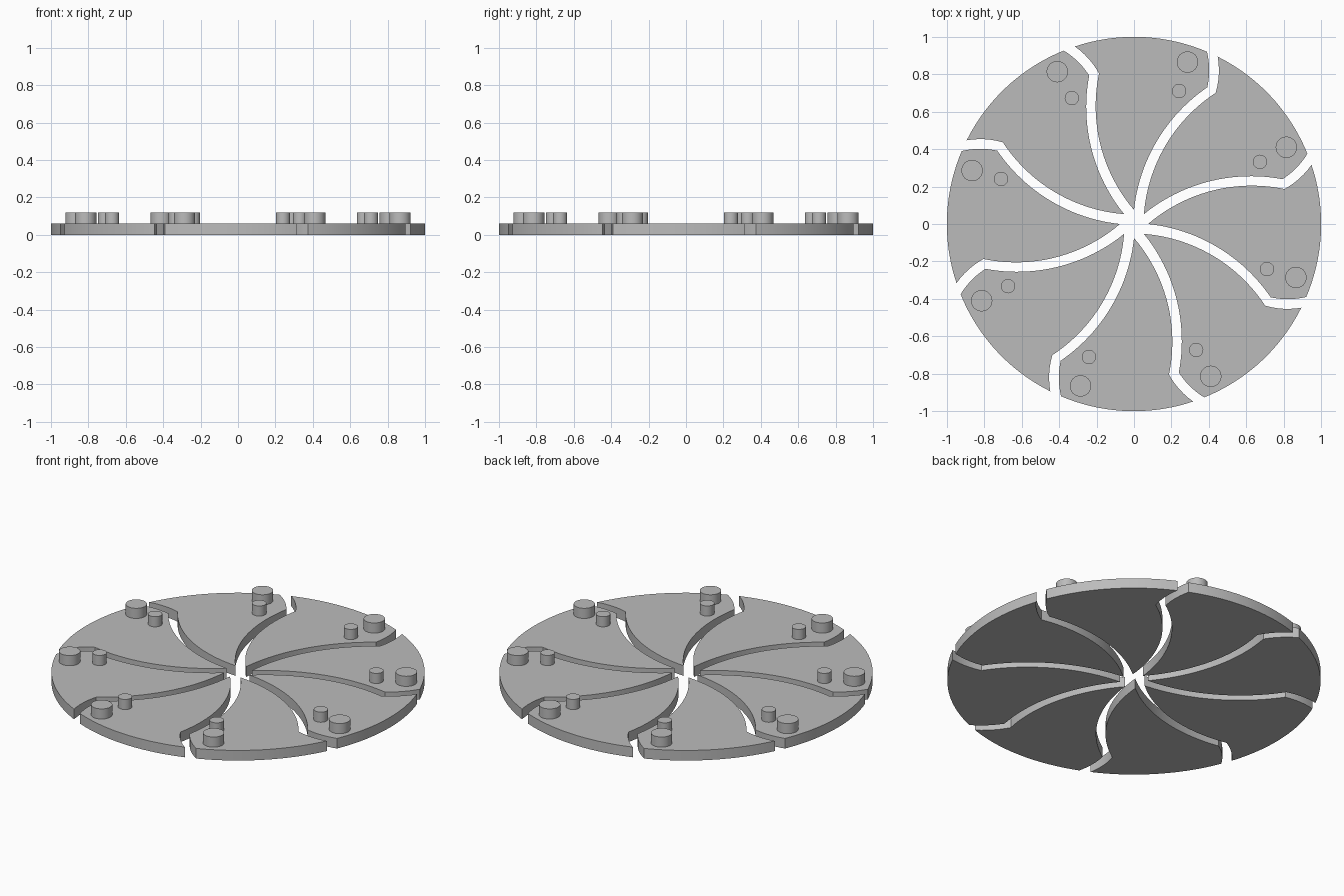
import bpy, bmesh, math
from mathutils import Vector, Matrix

cube = bpy.data.objects.get("Cube")
if cube:
    bpy.data.objects.remove(cube, do_unlink=True)

BLADES = 8
THICK = 0.06

grey = bpy.data.materials.new("plain_grey")
grey.use_nodes = True
grey.diffuse_color = (0.5, 0.5, 0.5, 1)
grey.node_tree.nodes["Principled BSDF"].inputs["Base Color"].default_value = (0.5, 0.5, 0.5, 1)


def arc(p, q, bulge, steps):
    """Points from p up to, not including, q; positive bulge bends to the left of travel."""
    p, q = Vector(p), Vector(q)
    chord = q - p
    half = chord.length / 2
    left = Vector((-chord.y, chord.x)).normalized()
    radius = (half ** 2 + bulge ** 2) / (2 * abs(bulge))
    sweep = math.asin(half / radius)
    side = math.copysign(1, bulge)
    centre = (p + q) / 2 + left * (bulge - side * radius)
    pts = []
    for i in range(steps):
        a = sweep * (2 * i / steps - 1)
        pts.append(centre + chord.normalized() * radius * math.sin(a)
                   + left * side * radius * math.cos(a))
    return pts


def finish(bm, name):
    bmesh.ops.recalc_face_normals(bm, faces=bm.faces)
    mesh = bpy.data.meshes.new(name)
    bm.to_mesh(mesh)
    bm.free()
    mesh.materials.append(grey)
    return mesh


def blade_mesh():
    tip, r_kink, r_rim = (0, 0.075), (0.392, 0.731), (0.39, 0.921)
    l_rim, l_kink = (-0.316, 0.949), (-0.187, 0.805)
    outline = (arc(tip, r_kink, 0.084, 24) + arc(r_kink, r_rim, -0.011, 6)
               + arc(r_rim, l_rim, -0.0648, 24) + arc(l_rim, l_kink, 0.011, 6)
               + arc(l_kink, tip, -0.0876, 24))
    bm = bmesh.new()
    face = bm.faces.new([bm.verts.new((p.x, p.y, 0)) for p in outline])
    top = bmesh.ops.extrude_face_region(bm, geom=[face], use_keep_orig=True)
    bmesh.ops.translate(bm, vec=(0, 0, THICK),
                        verts=[v for v in top["geom"] if isinstance(v, bmesh.types.BMVert)])
    return finish(bm, "blade")


def pin_mesh(name, x, y, radius):
    bm = bmesh.new()
    bmesh.ops.create_cone(bm, cap_ends=True, segments=40, radius1=radius, radius2=radius,
                          depth=THICK, matrix=Matrix.Translation((x, y, THICK * 1.5)))
    return finish(bm, name)


# One blade with its two pins, repeated around the centre
parts = [blade_mesh(),
         pin_mesh("large_pin", 0.286, 0.866, 0.057),
         pin_mesh("small_pin", 0.241, 0.711, 0.038)]
bpy.ops.object.select_all(action='DESELECT')
for mesh in parts:
    for i in range(BLADES):
        ob = bpy.data.objects.new(f"{mesh.name}_{i + 1}", mesh)
        ob.rotation_euler.z = i * math.tau / BLADES
        bpy.context.collection.objects.link(ob)
        if i == 0:
            ob.select_set(True)
            bpy.context.view_layer.objects.active = ob

# Smooth rims and curved sides, keeping the corners crisp
bpy.ops.object.shade_smooth_by_angle(angle=math.radians(25))
